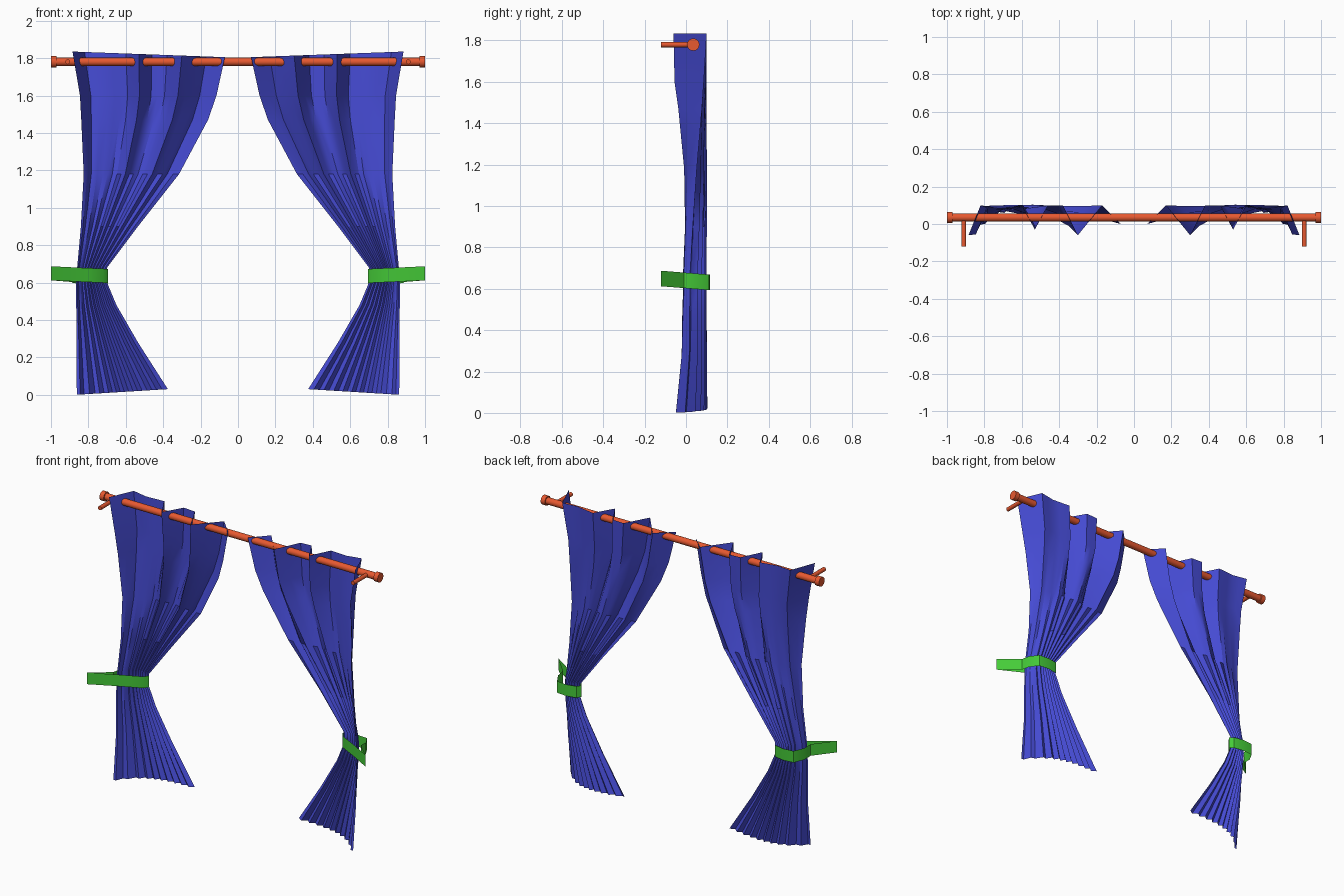
import bpy, bmesh, math
from mathutils import Matrix

if "Cube" in bpy.data.objects:
    bpy.data.objects.remove(bpy.data.objects["Cube"])


def material(name, color):
    m = bpy.data.materials.new(name)
    m.diffuse_color = color
    m.use_nodes = True
    m.node_tree.nodes["Principled BSDF"].inputs["Base Color"].default_value = m.diffuse_color
    return m


RED = material("red", (0.8, 0.1, 0.03, 1))
BLUE = material("blue", (0.06, 0.07, 0.65, 1))
GREEN = material("green", (0.06, 0.6, 0.04, 1))


def finish(name, bm, mat, angle=35, mirror=True):
    me = bpy.data.meshes.new(name)
    bm.to_mesh(me)
    bm.free()
    ob = bpy.data.objects.new(name, me)
    bpy.context.collection.objects.link(ob)
    me.materials.append(mat)
    bpy.ops.object.select_all(action='DESELECT')
    ob.select_set(True)
    bpy.context.view_layer.objects.active = ob
    bpy.ops.object.shade_smooth_by_angle(angle=math.radians(angle))
    if mirror:
        ob.modifiers.new("mirror", 'MIRROR').use_mirror_merge = False
    return ob


def cylinder(name, radius, length, loc, axis, mirror=True):
    bm = bmesh.new()
    rot = Matrix.Rotation(math.pi / 2, 4, 'Y' if axis == 'X' else 'X')
    bmesh.ops.create_cone(bm, cap_ends=True, segments=16, radius1=radius, radius2=radius,
                          depth=length, matrix=Matrix.Translation(loc) @ rot)
    return finish(name, bm, RED, mirror=mirror)


def grid(bm, rows, closed=False):
    vs = [[bm.verts.new(p) for p in r] for r in rows]
    for a, b in zip(vs, vs[1:]):
        n = len(a)
        for i in range(n if closed else n - 1):
            j = (i + 1) % n
            bm.faces.new((a[i], a[j], b[j], b[i]))


def interp(pts, x):
    for (x0, y0), (x1, y1) in zip(pts, pts[1:]):
        if x <= x1:
            return y0 + (y1 - y0) * (x - x0) / (x1 - x0)
    return pts[-1][1]


# Rod, end caps and wall brackets
cylinder("curtain_rod", 0.022, 1.96, (0, 0.035, 1.78), 'X', mirror=False)
cylinder("rod_end_cap", 0.03, 0.03, (0.985, 0.035, 1.78), 'X')
cylinder("wall_bracket", 0.013, 0.155, (0.91, -0.0425, 1.78), 'Y')

# Curtain: pleated across the rod, blending to a gathered arc at the tie
TOP = [(0.07, 0.0), (0.17, 0.1), (0.30, -0.06), (0.38, 0.1), (0.46, 0.1), (0.53, -0.03),
       (0.60, 0.1), (0.72, 0.085), (0.82, 0.1), (0.885, -0.06)]
COLS = [0.07, 0.12, 0.17, 0.21, 0.255, 0.30, 0.34, 0.38, 0.42, 0.46, 0.495, 0.53,
        0.565, 0.60, 0.64, 0.68, 0.72, 0.77, 0.82, 0.855, 0.885]
# z, inner x, outer x, blend to arc, ripple depth, outer edge y
ROWS = [(1.82, 0.07, 0.885, 0.0, 0.0, -0.06),
        (1.60, 0.115, 0.845, 0.15, 0.0, -0.03),
        (1.47, 0.16, 0.838, 0.35, 0.002, 0.0),
        (1.18, 0.315, 0.825, 0.75, 0.006, 0.0),
        (0.90, 0.535, 0.84, 0.95, 0.008, -0.01),
        (0.68, 0.70, 0.86, 1.0, 0.006, -0.02),
        (0.60, 0.70, 0.865, 1.0, 0.006, -0.02),
        (0.48, 0.65, 0.865, 1.0, 0.007, -0.025),
        (0.28, 0.535, 0.863, 1.0, 0.009, -0.03),
        (0.015, 0.375, 0.862, 1.0, 0.011, -0.06)]
rows = []
for z, xi, xo, t, rip, edge in ROWS:
    row = []
    for i, c in enumerate(COLS):
        u = (c - COLS[0]) / (COLS[-1] - COLS[0])
        arc = 0.1 - (0.1 - edge) * u ** 4 - 0.02 * (1 - u) ** 3
        y = (1 - t) * interp(TOP, c) + t * arc + rip * (-1) ** i
        slope = 0.015 * (2 * u - 1) * (1 if z > 1.7 else -1 if z < 0.1 else 0)
        row.append((xi + (xo - xi) * u, y, z + slope))
    rows.append(row)
bm = bmesh.new()
grid(bm, rows)
finish("curtain", bm, BLUE, 30)

# Tie-back: loop from the wall around the gathered cloth
LOOP = [(1.0, -0.12), (0.87, -0.04), (0.80, 0.0), (0.72, 0.045), (0.695, 0.08),
        (0.715, 0.105), (0.78, 0.117), (0.85, 0.11), (0.885, 0.05), (0.89, -0.01)]
bm = bmesh.new()
grid(bm, [[(x, y, z - 0.08 * (y + 0.12)) for x, y in LOOP] for z in (0.612, 0.687)], closed=True)
finish("tie_back", bm, GREEN, 40)
